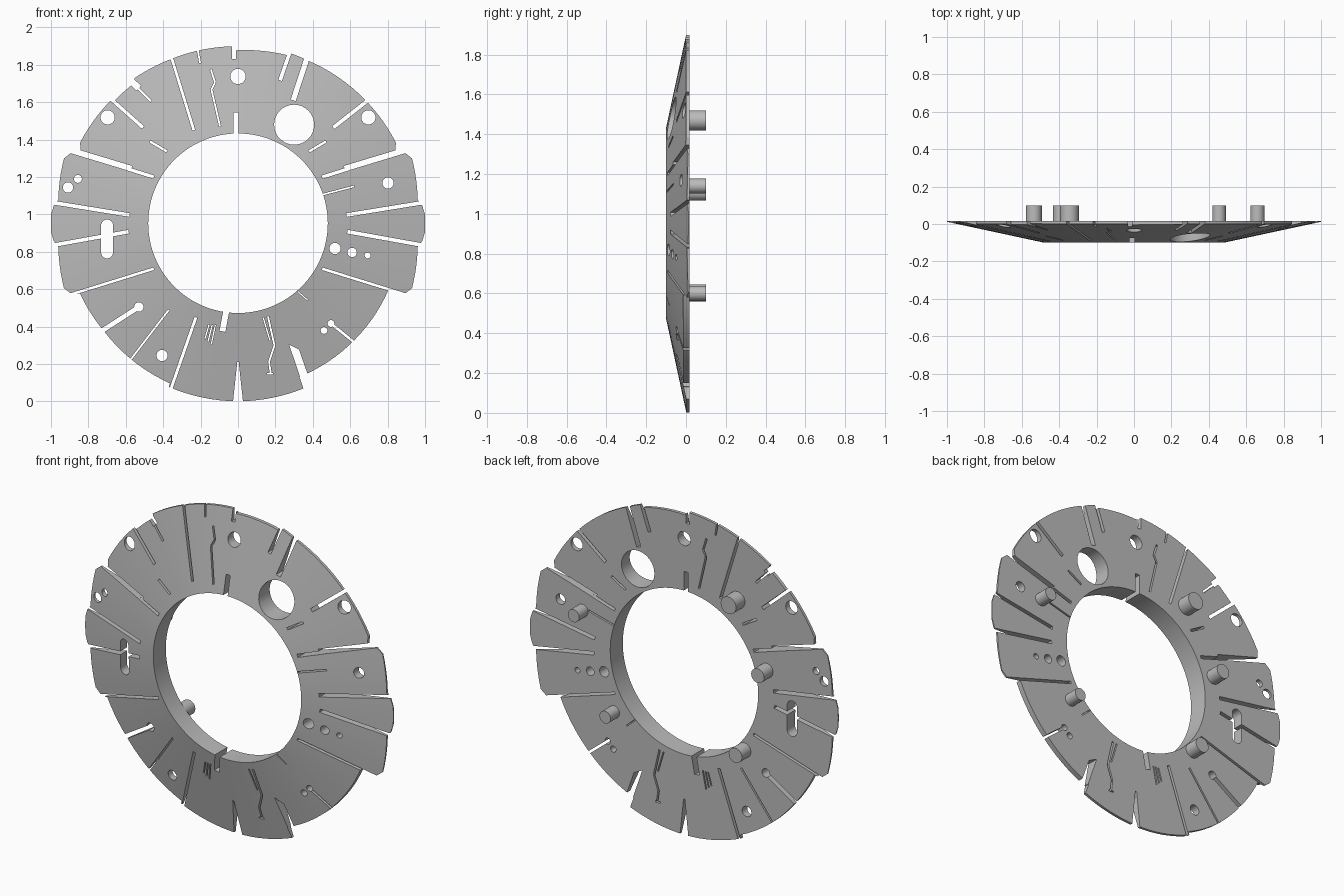
import bpy
import bmesh
from math import radians, cos, sin, hypot, ceil, pi
from mathutils import Vector

cube = bpy.data.objects.get("Cube")
if cube:
    bpy.data.objects.remove(cube, do_unlink=True)

CENTRE_Z = 0.953
HOLE_R = 0.48
BACK_Y = 0.017

grey = bpy.data.materials.new("plain grey")
grey.use_nodes = True
grey.diffuse_color = (0.5, 0.5, 0.5, 1)
grey.node_tree.nodes["Principled BSDF"].inputs["Base Color"].default_value = (0.5, 0.5, 0.5, 1)


def make_object(name, bm):
    bmesh.ops.recalc_face_normals(bm, faces=bm.faces)
    mesh = bpy.data.meshes.new(name)
    bm.to_mesh(mesh)
    bm.free()
    mesh.materials.append(grey)
    obj = bpy.data.objects.new(name, mesh)
    bpy.context.collection.objects.link(obj)
    return obj


def activate(obj):
    bpy.ops.object.select_all(action='DESELECT')
    obj.select_set(True)
    bpy.context.view_layer.objects.active = obj


def prism(bm, points, y0=-0.3, y1=0.3):
    """Extrude an (x, z) outline along y."""
    front = [bm.verts.new((x, y0, z)) for x, z in points]
    back = [bm.verts.new((x, y1, z)) for x, z in points]
    bm.faces.new(front)
    bm.faces.new(back[::-1])
    n = len(points)
    for i in range(n):
        j = (i + 1) % n
        bm.faces.new((front[i], back[i], back[j], front[j]))


def disc(x, z, r, n=32):
    return [(x + r * cos(2 * pi * i / n), z + r * sin(2 * pi * i / n)) for i in range(n)]


def slot(bm, x0, z0, x1, z1, width):
    """Straight cut between two points."""
    length = hypot(x1 - x0, z1 - z0)
    ox, oz = -(z1 - z0) / length * width / 2, (x1 - x0) / length * width / 2
    prism(bm, [(x0 + ox, z0 + oz), (x1 + ox, z1 + oz), (x1 - ox, z1 - oz), (x0 - ox, z0 - oz)])


def path_slot(bm, points, width):
    for (x0, z0), (x1, z1) in zip(points, points[1:]):
        slot(bm, x0, z0, x1, z1, width)


# Outer edge as (degrees, radius); the side lobes repeat on all four quarters
lobe = [(0, 1), (3, 1), (5.6, .989), (7.5, .969), (20.4, .993), (23.3, .965)]
right_lobes = [(-a, r) for a, r in lobe[:0:-1]] + lobe
left_lobes = [(180 + a, r) for a, r in right_lobes]
rim = [(-90, .952), (-68.4, .95), (-68.2, .885), (-45, .882), (-24, .88)]
rim += right_lobes
rim += [(25, .928), (27, .948), (67, .947), (72.7, .952), (72.9, .937), (90.6, .925),
        (90.8, .947), (112, .948), (125.6, .953), (126, .932), (135, .931),
        (135.3, .946), (153, .948), (155, .928)]
rim += left_lobes
rim += [(204, .925), (219, .92), (232, .925), (246.9, .93), (247.1, .95), (270, .952)]

# Ring body: sloping front, flat back
samples = []
for (a0, r0), (a1, r1) in zip(rim, rim[1:]):
    steps = max(1, ceil((a1 - a0) / 3))
    samples += [(a0 + (a1 - a0) * i / steps, r0 + (r1 - r0) * i / steps) for i in range(steps)]

bm = bmesh.new()
loops = []
for angle, radius in samples:
    c, s = cos(radians(angle)), sin(radians(angle))
    slope_y = -0.1 + (radius - HOLE_R) * 0.215
    section = [(HOLE_R, -0.1), (radius, slope_y), (radius, BACK_Y), (HOLE_R, BACK_Y)]
    loops.append([bm.verts.new((r * c, y, CENTRE_Z + r * s)) for r, y in section])
for i, ring in enumerate(loops):
    following = loops[(i + 1) % len(loops)]
    for k in range(4):
        m = (k + 1) % 4
        bm.faces.new((ring[k], ring[m], following[m], following[k]))
body = make_object("slotted_ring", bm)

cut = bmesh.new()

# Side slots, mirrored left and right
for side in (1, -1):
    for x0, z0, x1, z1, w in [(.45, 1.2, .6, 1.247, .018), (.57, 1.245, .95, 1.36, .03),
                              (.58, .997, 1.03, 1.07, .02), (.585, .908, 1.03, .828, .02),
                              (.45, .71, .95, .555, .014), (.38, 1.337, .47, 1.39, .013)]:
        slot(cut, side * x0, z0, side * x1, z1, w)
    prism(cut, disc(side * .697, 1.519, .038))

# Single straight slots
for x0, z0, x1, z1, w in [
        (.66, .285, .497, .417, .014), (.72, 1.63, .51, 1.465, .02),
        (.455, 1.107, .62, 1.15, .009), (.32, .588, .374, .54, .006),
        (.385, 1.885, .295, 1.61, .028), (.285, 1.89, .225, 1.717, .02),
        (-.022, 1.95, -.022, 1.83, .022), (-.222, 1.92, -.203, 1.81, .01),
        (-.365, 1.87, -.236, 1.45, .015), (-.6, 1.74, -.53, 1.675, .035),
        (-.535, 1.675, -.465, 1.605, .012), (-.71, 1.645, -.508, 1.465, .018),
        (-.011, 1.545, -.011, 1.4, .027), (-.06, .5, -.083, .375, .032),
        (-.76, .357, -.53, .505, .025), (-.6, .19, -.37, .49, .01),
        (-.375, .02, -.225, .45, .016), (.134, .45, .171, .326, .007)]:
    slot(cut, x0, z0, x1, z1, w)

# Cluster of fine cuts near the bottom
for i in range(3):
    x = -.155 + i * .017
    slot(cut, x, .41, x - .022, .335 - i * .015, .007)

# Crooked cracks
path_slot(cut, [(-.145, 1.775), (-.123, 1.706), (-.142, 1.668), (-.096, 1.47)], .01)
path_slot(cut, [(.16, .455), (.195, .3), (.166, .214), (.175, .15)], .01)
slot(cut, .155, .148, .187, .148, .009)

# Tapered notches in the lower rim
prism(cut, [(-.031, -.04), (.031, -.04), (.004, .21), (-.004, .21)])
prism(cut, [(.36, .05), (.273, .305), (.326, .278), (.385, .11)])

# Round holes
for x, z, r in [(0, 1.738, .041), (.3, 1.48, .107), (-.909, 1.144, .028), (-.856, 1.19, .021),
                (.802, 1.168, .03), (.519, .818, .03), (.61, .797, .025), (.693, .781, .016),
                (-.406, .246, .03), (-.53, .505, .025), (.497, .417, .018), (.46, .38, .018)]:
    prism(cut, disc(x, z, r))

# Long rounded hole
upper = disc(-.7, .941, .032)[:17]
lower = disc(-.7, .797, .032)[16:] + [(-.668, .797)]
prism(cut, upper + lower)

cutter = make_object("cutter", cut)
cutter.hide_render = True
mod = body.modifiers.new("cuts", 'BOOLEAN')
mod.operation = 'DIFFERENCE'
mod.solver = 'EXACT'
mod.use_self = True
mod.object = cutter
activate(body)
bpy.ops.object.modifier_apply(modifier=mod.name)
bpy.data.objects.remove(cutter, do_unlink=True)
bpy.ops.object.shade_smooth_by_angle(angle=radians(25))

# Locating pegs on the back
pegs = {"upper_left_peg": (.66, 1.14, .037), "lower_left_peg": (.455, .6, .036),
        "top_right_peg": (-.345, 1.47, .05), "middle_right_peg": (-.535, 1.108, .042),
        "lower_right_peg": (-.39, .602, .043)}
for name, (x, z, r) in pegs.items():
    bm = bmesh.new()
    prism(bm, disc(x, z, r), BACK_Y - 0.005, 0.1)
    peg = make_object(name, bm)
    activate(peg)
    bpy.ops.object.shade_smooth_by_angle(angle=radians(30))
